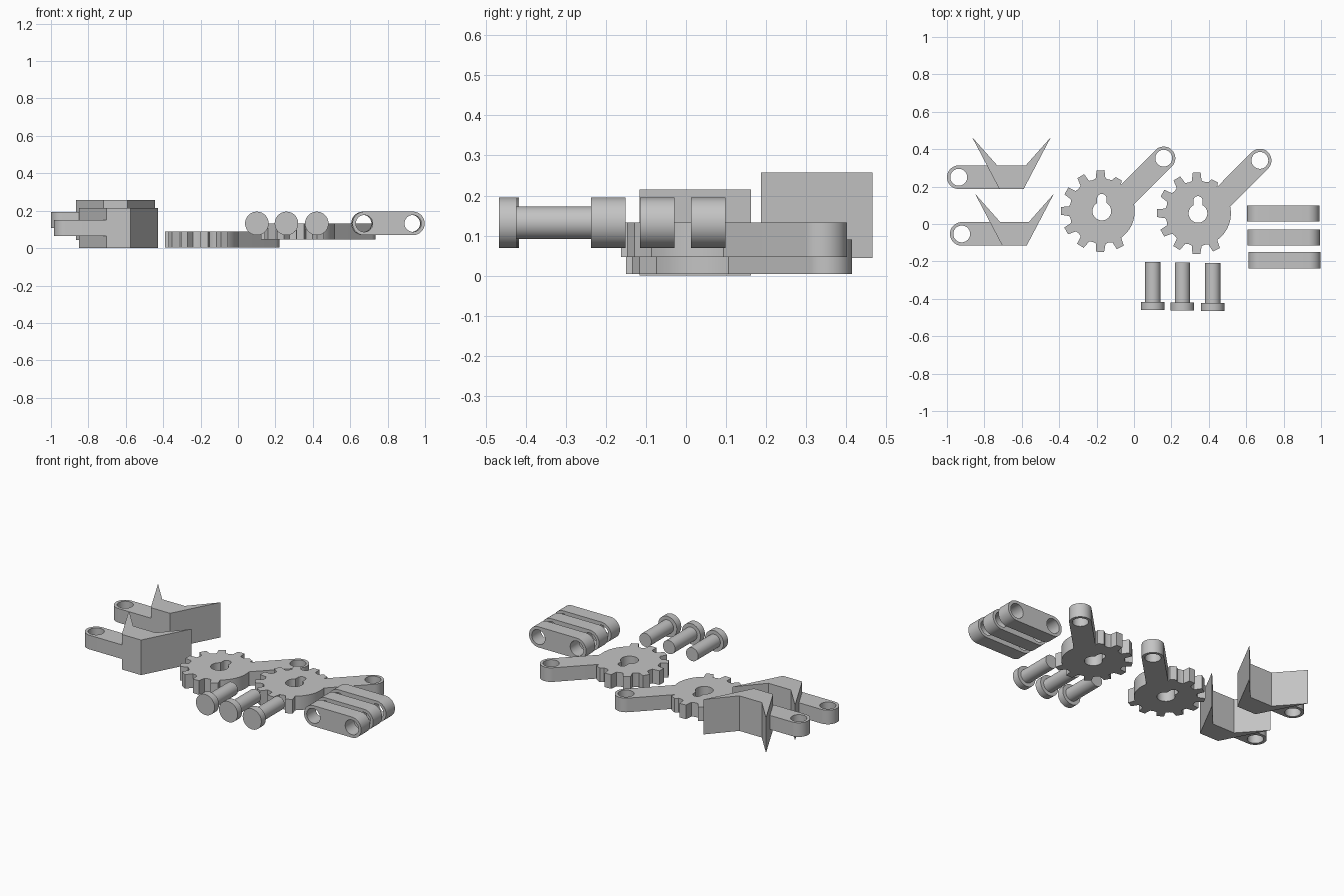
import bpy, bmesh
from math import radians, sin, cos, pi
from mathutils import Matrix

if "Cube" in bpy.data.objects:
    bpy.data.objects.remove(bpy.data.objects["Cube"])

grey = bpy.data.materials.new("plain_grey")
grey.use_nodes = True
grey.diffuse_color = (0.55, 0.55, 0.55, 1)
grey.node_tree.nodes["Principled BSDF"].inputs["Base Color"].default_value = (0.55, 0.55, 0.55, 1)

R, HOLE, THICK = 0.063, 0.045, 0.086


def arc(cx, cy, r, start, end, steps=24):
    """Points on an arc, angles in degrees."""
    angles = [radians(start + (end - start) * i / steps) for i in range(steps + 1)]
    return [(cx + r * cos(a), cy + r * sin(a)) for a in angles]


def circle(cx, cy, r, steps=40):
    return arc(cx, cy, r, 0, 360, steps)[:-1]


def finish(bm, name):
    bmesh.ops.recalc_face_normals(bm, faces=bm.faces[:])
    mesh = bpy.data.meshes.new(name)
    bm.to_mesh(mesh)
    bm.free()
    mesh.materials.append(grey)
    mesh.shade_smooth()
    mesh.set_sharp_from_angle(angle=radians(30))
    return mesh


def plate(name, loops, thick):
    """Flat plate centred on z = 0; the first loop is the outline, others are holes."""
    bm = bmesh.new()
    edges = []
    for loop in loops:
        vs = [bm.verts.new((x, y, -thick / 2)) for x, y in loop]
        edges += [bm.edges.new((v, vs[i - 1])) for i, v in enumerate(vs)]
    bmesh.ops.triangle_fill(bm, use_beauty=True, use_dissolve=False, edges=edges, normal=(0, 0, 1))
    out = bmesh.ops.extrude_face_region(bm, geom=bm.faces[:])
    top = [g for g in out["geom"] if isinstance(g, bmesh.types.BMVert)]
    bmesh.ops.translate(bm, verts=top, vec=(0, 0, thick))
    return finish(bm, name)


def place(name, mesh, loc, tilt=0):
    ob = bpy.data.objects.new(name, mesh)
    ob.location = loc
    ob.rotation_euler.x = radians(tilt)
    bpy.context.collection.objects.link(ob)


# Gripper jaws: pivot arm and thicker V-shaped body, origin at the pivot hole
arm_mesh = plate("jaw_arm", [arc(0, 0, R, 90, 270) + [(0.218, -R), (0.218, R)],
                             circle(0, 0, HOLE)], THICK)
half = [(0.065, -R), (0.211, 0.215), (0.076, R)]
jaw = half + [(-x, y) for x, y in reversed(half)]
body_mesh = plate("jaw_body", [[(x + 0.282, y) for x, y in jaw]], 0.214)
for side, loc in (("back", (-0.937, 0.25, 0.151)), ("front", (-0.921, -0.053, 0.108))):
    place(side + "_jaw_arm", arm_mesh, loc)
    place(side + "_jaw_body", body_mesh, loc)

# Toothed levers: partial gear with a slanted arm and a keyhole
ROOT, TIP = 0.176, 0.219
END = (0.331, 0.283)


def polar(r, deg):
    return (r * cos(radians(deg)), r * sin(radians(deg)))


outline = arc(*END, 0.062, -45, 135) + [polar(ROOT, 54)]
for k in range(9):
    a = 62.5 + 29.3 * k
    tip = TIP if k else 0.196
    outline += [polar(ROOT, a - 8), polar(tip, a - 5.5), polar(tip, a + 5.5),
                polar(ROOT, a + 9), polar(ROOT - 0.004, a + 15)]
outline[-1] = polar(ROOT, 312)
outline += arc(0, 0, ROOT, 316, 372, 12)
keyhole = arc(0, 0, 0.05, 120, 420, 32) + arc(0, 0.067, 0.025, 0, 180, 14)
lever_mesh = plate("gear_lever", [outline, circle(*END, HOLE), keyhole], THICK)
place("left_gear_lever", lever_mesh, (0.342, 0.057, 0.09))
place("right_gear_lever", lever_mesh, (-0.172, 0.069, 0.047))

# Link bars standing on edge
SPAN = 0.13
bar = arc(SPAN, 0, R, -90, 90) + arc(-SPAN, 0, R, 90, 270)
link_mesh = plate("link_bar", [bar, circle(-SPAN, 0, HOLE), circle(SPAN, 0, HOLE)], THICK)
for i, (x, y) in enumerate(((0.798, 0.056), (0.801, -0.072), (0.805, -0.194))):
    place(f"link_bar_{i + 1}", link_mesh, (x, y, 0.132), 90)

# Headed pins lying down
bm = bmesh.new()
profile = [(0, 0), (R, 0), (R, 0.043), (0.041, 0.043), (0.041, 0.257), (0, 0.257)]
vs = [bm.verts.new((r, 0, z)) for r, z in profile]
es = [bm.edges.new(pair) for pair in zip(vs, vs[1:])]
bmesh.ops.spin(bm, geom=vs + es, cent=(0, 0, 0), axis=(0, 0, 1), angle=2 * pi, steps=40)
bmesh.ops.remove_doubles(bm, verts=bm.verts[:], dist=0.0001)
pin_mesh = finish(bm, "pin")
for i, (x, y) in enumerate(((0.101, -0.46), (0.259, -0.463), (0.421, -0.466))):
    place(f"pin_{i + 1}", pin_mesh, (x, y, 0.132), -90)
